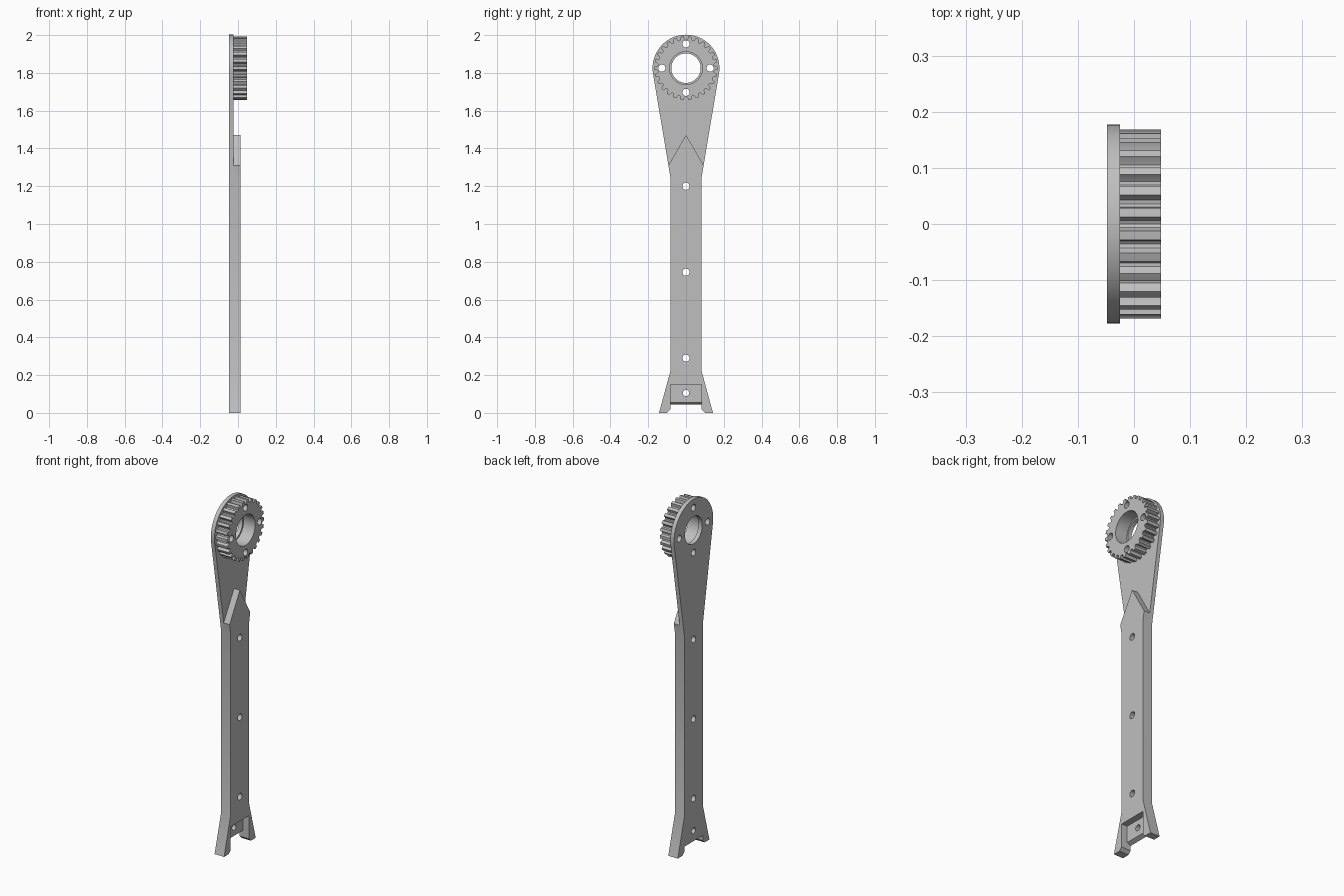
import bpy
import bmesh
from math import cos, sin, pi, radians

if "Cube" in bpy.data.objects:
    bpy.data.objects.remove(bpy.data.objects["Cube"])

grey = bpy.data.materials.new("light_grey")
grey.use_nodes = True
colour = (0.52, 0.52, 0.52, 1)
grey.diffuse_color = colour
grey.node_tree.nodes["Principled BSDF"].inputs["Base Color"].default_value = colour

BACK, PLATE, BEAM, GEAR = -0.048, -0.025, 0.012, 0.048
HUB_Z, HEAD_R = 1.825, 0.177


def extrude(name, profile, x0, x1):
    """Prism along x from a (y, z) outline."""
    bm = bmesh.new()
    face = bm.faces.new([bm.verts.new((x0, y, z)) for y, z in profile])
    moved = bmesh.ops.extrude_face_region(bm, geom=[face])["geom"]
    bmesh.ops.translate(bm, vec=(x1 - x0, 0, 0),
                        verts=[v for v in moved if isinstance(v, bmesh.types.BMVert)])
    bmesh.ops.recalc_face_normals(bm, faces=bm.faces)
    mesh = bpy.data.meshes.new(name)
    bm.to_mesh(mesh)
    bm.free()
    obj = bpy.data.objects.new(name, mesh)
    bpy.context.collection.objects.link(obj)
    mesh.materials.append(grey)
    return obj


def circle(y, z, r, n):
    return [(y + r * cos(2 * pi * i / n), z + r * sin(2 * pi * i / n)) for i in range(n)]


def mirrored(half):
    """Complete an outline given bottom to top on the +y side."""
    return half + [(-y, z) for y, z in reversed(half) if y > 1e-6]


def drill(obj, holes):
    """Cut round holes given as y, z, radius, start x."""
    bpy.context.view_layer.objects.active = obj
    for y, z, r, x0 in holes:
        cutter = extrude("hole_cutter", circle(y, z, r, 64 if r > 0.05 else 24), x0, 0.2)
        cutter.hide_render = True
        mod = obj.modifiers.new("hole", "BOOLEAN")
        mod.operation, mod.solver, mod.object = "DIFFERENCE", "EXACT", cutter
        bpy.ops.object.modifier_apply(modifier=mod.name)
        bpy.data.objects.remove(cutter)


# Foot outline shared by the plate and the beam
inner_foot = [(0.083, 0.017), (0.1, 0), (0.143, 0), (0.083, 0.22)]

# Back plate: forked foot, straight shank, tangent flare into a round head
arc = [radians(-9.5 + 99.5 * i / 24) for i in range(25)]
head = [(HEAD_R * cos(a), HUB_Z + HEAD_R * sin(a)) for a in arc]
head[-1] = (0, HUB_Z + HEAD_R)
plate = extrude("back_plate",
                mirrored([(0.083, 0.045)] + inner_foot + [(0.083, 1.25)] + head),
                BACK, PLATE)
# Sloped lower edge between the feet
for v in plate.data.vertices:
    if abs(v.co.z - 0.045) < 1e-4 and v.co.x > -0.03:
        v.co.z = 0.056

# Thick beam: pocket at the foot, pointed upper end
beam = extrude("beam",
               mirrored([(0.083, 0.15)] + inner_foot
                        + [(0.083, 1.25), (0.093, 1.31), (0, 1.472)]),
               PLATE, BEAM)

# Toothed pulley with rounded grooves
TEETH = 26
groove = [(-0.3, 0.168), (-0.26, 0.16), (-0.17, 0.152), (0, 0.149),
          (0.17, 0.152), (0.26, 0.16), (0.3, 0.168), (0.5, 0.168)]
rim = []
for i in range(TEETH):
    for offset, r in groove:
        a = pi / 2 + 2 * pi * (i + offset) / TEETH
        rim.append((r * cos(a), HUB_Z + r * sin(a)))
pulley = extrude("pulley", rim, PLATE, GEAR)

# Holes: bolts along the shank, bolt circle and stepped bore in the head
shank = [(0, z, 0.019, -0.2) for z in (1.2, 0.745, 0.29)]
bolts = [(y, z, 0.019, -0.2) for y, z in circle(0, HUB_Z, 0.128, 4)]
drill(plate, shank + bolts + [(0, 0.105, 0.017, -0.2), (0, HUB_Z, 0.078, -0.2)])
drill(beam, shank)
drill(pulley, bolts + [(0, HUB_Z, 0.087, -0.2)])

# Smooth curved walls, crisp edges
for obj in (plate, beam, pulley):
    bpy.ops.object.select_all(action="DESELECT")
    obj.select_set(True)
    bpy.context.view_layer.objects.active = obj
    bpy.ops.object.shade_smooth_by_angle(angle=radians(30))
